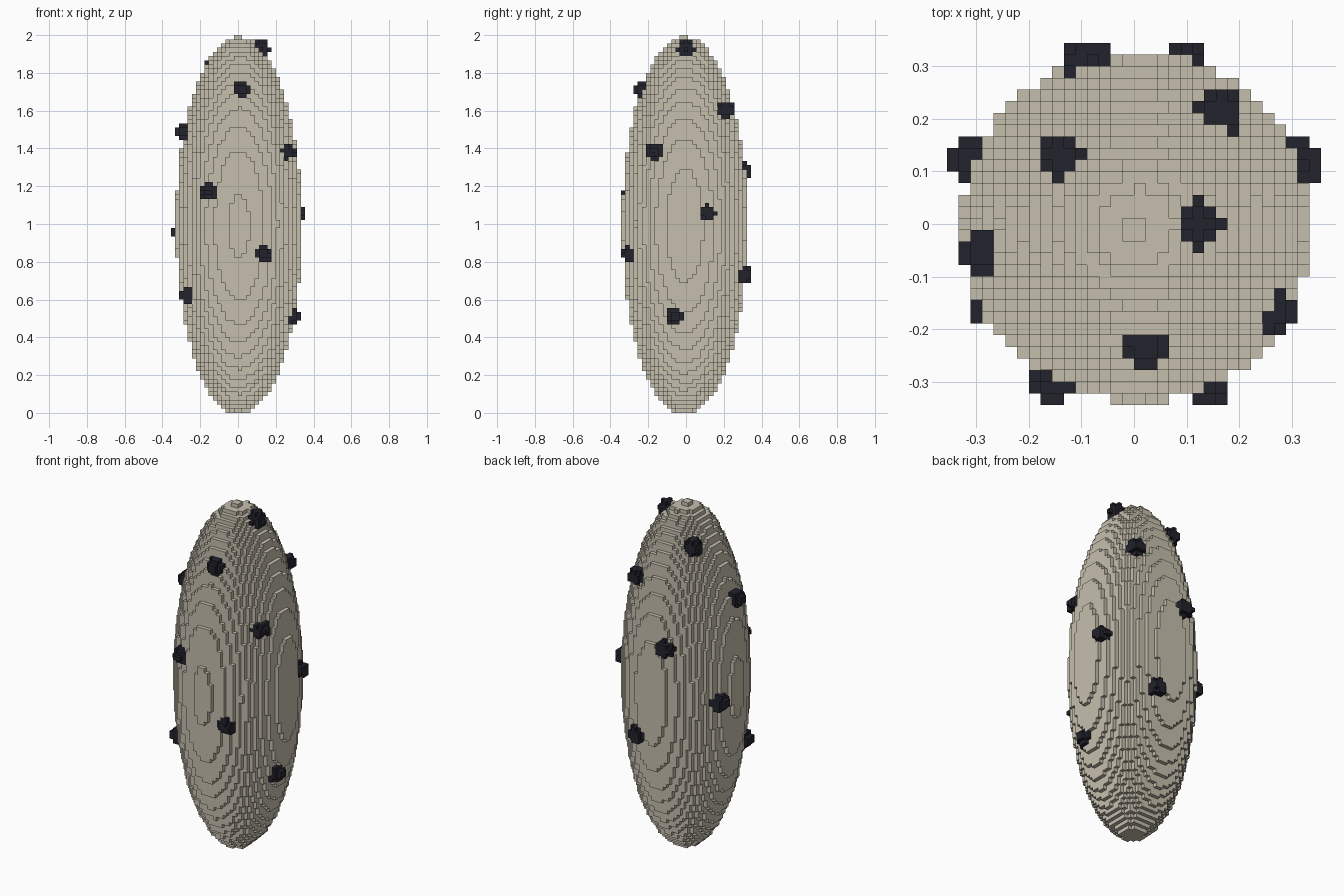
import bpy
import bmesh
import math
from mathutils import Vector

cube = bpy.data.objects.get("Cube")
if cube:
    bpy.data.objects.remove(cube, do_unlink=True)

V = 2 / 90                      # edge length of one block
SHIFT = Vector((0, -V / 2, 0))  # the block grid sits half a block forward


def material(name, colour):
    m = bpy.data.materials.new(name)
    m.use_nodes = True
    m.diffuse_color = (*colour, 1)
    m.node_tree.nodes["Principled BSDF"].inputs["Base Color"].default_value = (*colour, 1)
    return m


def centre(cell):
    return Vector([(c + 0.5) * V for c in cell]) + SHIFT


def cells_in_ellipsoid(mid, radii):
    """All blocks whose centre lies inside an ellipsoid."""
    lo = [math.floor((mid[a] - radii[a] - SHIFT[a]) / V) for a in range(3)]
    hi = [math.ceil((mid[a] + radii[a] - SHIFT[a]) / V) for a in range(3)]
    found = set()
    for i in range(lo[0], hi[0] + 1):
        for j in range(lo[1], hi[1] + 1):
            for k in range(lo[2], hi[2] + 1):
                d = centre((i, j, k)) - mid
                if sum((d[a] / radii[a]) ** 2 for a in range(3)) <= 1:
                    found.add((i, j, k))
    return found


def block_object(name, cells, solid, mat):
    """Mesh of the block faces that do not touch another solid block."""
    bm = bmesh.new()
    corners = {}

    def vert(p):
        if p not in corners:
            corners[p] = bm.verts.new(Vector(p) * V + SHIFT)
        return corners[p]

    for cell in sorted(cells):
        for axis in range(3):
            u, w = (axis + 1) % 3, (axis + 2) % 3
            for side in (0, 1):
                near = list(cell)
                near[axis] += 2 * side - 1
                if tuple(near) in solid:
                    continue
                ring = []
                for du, dw in ((0, 0), (1, 0), (1, 1), (0, 1)):
                    p = list(cell)
                    p[axis] += side
                    p[u] += du
                    p[w] += dw
                    ring.append(vert(tuple(p)))
                bm.faces.new(ring if side else ring[::-1])
    mesh = bpy.data.meshes.new(name)
    bm.to_mesh(mesh)
    bm.free()
    mesh.materials.append(mat)
    obj = bpy.data.objects.new(name, mesh)
    bpy.context.collection.objects.link(obj)


stone = material("pale stone", (0.56, 0.52, 0.42))
dark = material("blue black", (0.016, 0.016, 0.026))

# Tall ellipsoid body
body = cells_in_ellipsoid(Vector((0.005, -0.006, 0.992)), (0.3324, 0.3324, 1.0))

# Round spots spiralling down the surface by the golden angle
golden = math.pi * (3 - math.sqrt(5))
spots = []
for n in range(14):
    h = 0.931 - 0.109 * n
    r = math.sqrt(1 - h * h) / 3
    mid = Vector((r * math.cos(n * golden), r * math.sin(n * golden), 1 + h))
    spots.append(cells_in_ellipsoid(mid, (0.046,) * 3))

all_spots = set().union(*spots)
solid = body | all_spots
block_object("body", body - all_spots, solid, stone)
for n, cells in enumerate(spots):
    block_object(f"spot_{n + 1}", cells, solid, dark)
